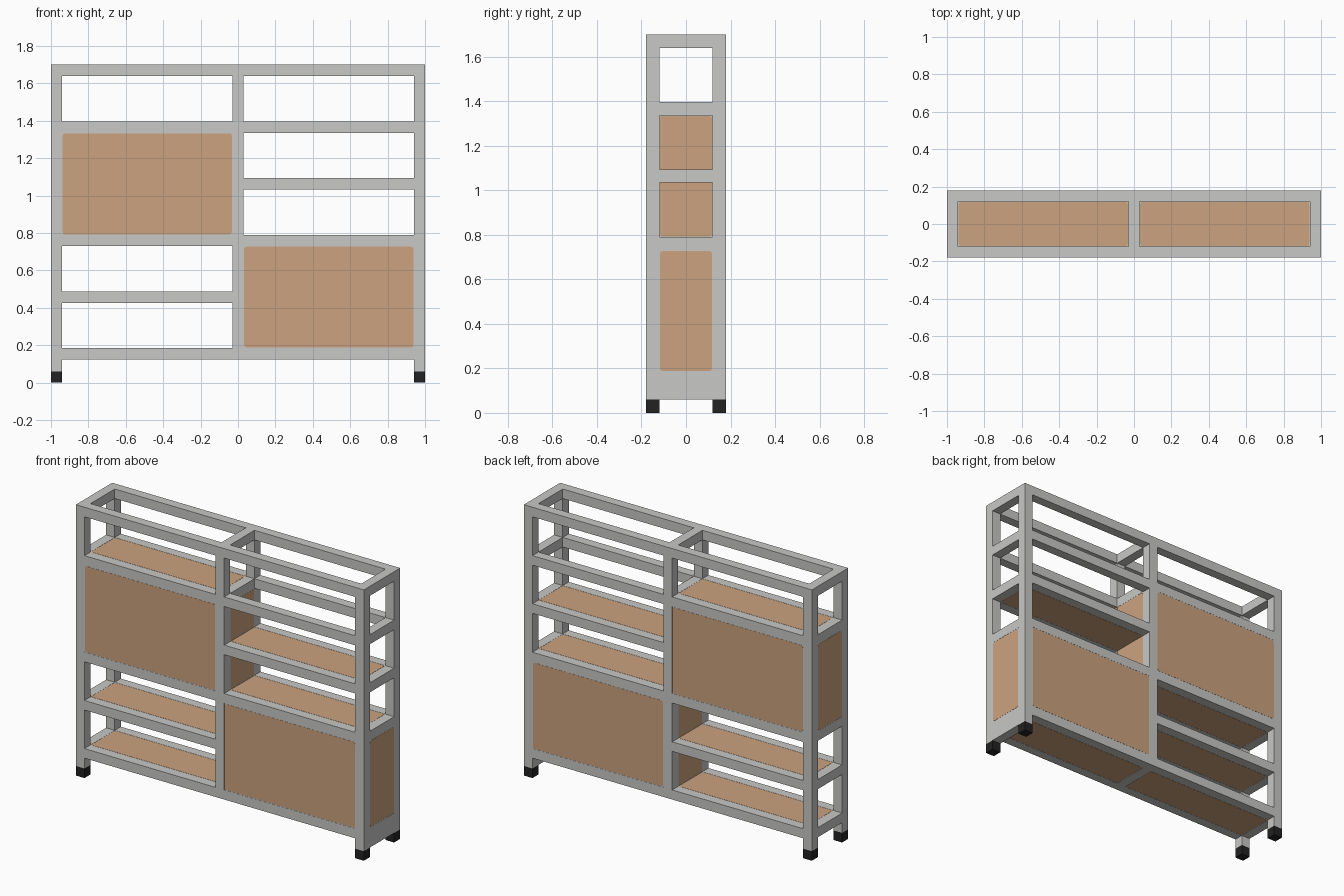
import bpy, bmesh
from mathutils import Vector

if "Cube" in bpy.data.objects:
    bpy.data.objects.remove(bpy.data.objects["Cube"])


def material(name, rgb):
    m = bpy.data.materials.new(name)
    m.diffuse_color = (*rgb, 1.0)
    m.use_nodes = True
    m.node_tree.nodes["Principled BSDF"].inputs["Base Color"].default_value = m.diffuse_color
    return m


GREY = material("light grey metal", (0.58, 0.58, 0.57))
WOOD = material("tan wood", (0.60, 0.365, 0.21))
BLACK = material("black rubber", (0.016, 0.016, 0.016))

T = 0.06                       # tube thickness
XO, XI, XM = 1.0, 0.94, 0.03   # outer, inner and middle post edges
YO, YI = 0.18, 0.12
TOP = 1.7
LEVELS = [0.125, 0.427, 0.73, 1.034, 1.336, 1.64]   # undersides of rail levels


def box(name, lo, hi, mat, round_axis=None, radius=0.012):
    lo, hi = Vector(lo), Vector(hi)
    bm = bmesh.new()
    bmesh.ops.create_cube(bm, size=1)
    for v in bm.verts:
        v.co = Vector([(lo[i] + hi[i]) / 2 + v.co[i] * (hi[i] - lo[i]) for i in range(3)])
    if round_axis is not None:
        # round the four edges running through the panel thickness
        edges = [e for e in bm.edges
                 if abs((e.verts[0].co - e.verts[1].co)[round_axis]) > 1e-5]
        bmesh.ops.bevel(bm, geom=edges, offset=radius, segments=3,
                        profile=0.5, affect='EDGES')
    me = bpy.data.meshes.new(name)
    bm.to_mesh(me)
    bm.free()
    me.materials.append(mat)
    ob = bpy.data.objects.new(name, me)
    bpy.context.collection.objects.link(ob)
    return ob


def panel(name, lo, hi, axis):
    """Wood board with rounded corners, flush with its frame, on a grey infill."""
    glo, ghi, wlo, whi = list(lo), list(hi), list(lo), list(hi)
    for i in range(3):
        if i == axis:
            glo[i] += 0.001
            ghi[i] -= 0.001
        else:
            wlo[i] += 0.003
            whi[i] -= 0.003
    box(name + "_infill", glo, ghi, GREY)
    box(name, wlo, whi, WOOD, axis)


# corner posts and rubber feet, middle posts
for sy, depth in ((-1, "front"), (1, "back")):
    y0, y1 = sorted((sy * YI, sy * YO))
    for sx, side in ((-1, "left"), (1, "right")):
        x0, x1 = sorted((sx * XI, sx * XO))
        box(f"{depth}_{side}_post", (x0, y0, T), (x1, y1, TOP), GREY)
        box(f"{depth}_{side}_foot", (x0, y0, 0), (x1, y1, T), BLACK)
    box(f"{depth}_middle_post", (-XM, y0, LEVELS[0]), (XM, y1, TOP), GREY)

# each bay: rail levels, shelf levels, and the pair of levels closed as a cabinet
bays = {
    "left": (-1, (0, 1, 2, 4, 5), (0, 1, 2, 4), (2, 4)),
    "right": (1, (0, 2, 3, 4, 5), (0, 2, 3), (0, 2)),
}
for side, (sx, rails, shelves, (low, high)) in bays.items():
    bx0, bx1 = sorted((sx * XM, sx * XI))
    ex0, ex1 = sorted((sx * XI, sx * XO))

    # rails
    for n in rails:
        z = LEVELS[n]
        box(f"{side}_front_rail_{n}", (bx0, -YO, z), (bx1, -YI, z + T), GREY)
        box(f"{side}_back_rail_{n}", (bx0, YI, z), (bx1, YO, z + T), GREY)
        box(f"{side}_end_rail_{n}", (ex0, -YI, z), (ex1, YI, z + T), GREY)

    # shelves
    for n in shelves:
        z = LEVELS[n]
        panel(f"{side}_shelf_{n}", (bx0, -YI, z), (bx1, YI, z + T), 2)

    # cabinet front, back, end and divider
    z0, z1 = LEVELS[low] + T, LEVELS[high]
    panel(f"{side}_cabinet_front", (bx0, -YO, z0), (bx1, -YI, z1), 1)
    panel(f"{side}_cabinet_back", (bx0, YI, z0), (bx1, YO, z1), 1)
    panel(f"{side}_cabinet_end", (ex0, -YI, z0), (ex1, YI, z1), 0)
    panel(f"{side}_cabinet_divider", (-XM, -YI, z0), (XM, YI, z1), 0)

# middle cross rails
for n in (0, 2, 4, 5):
    z = LEVELS[n]
    box(f"middle_cross_rail_{n}", (-XM, -YI, z), (XM, YI, z + T), GREY)

# skirt below the right end panel
box("right_end_skirt", (XI, -YI, T), (XO, YI, LEVELS[0]), GREY)
